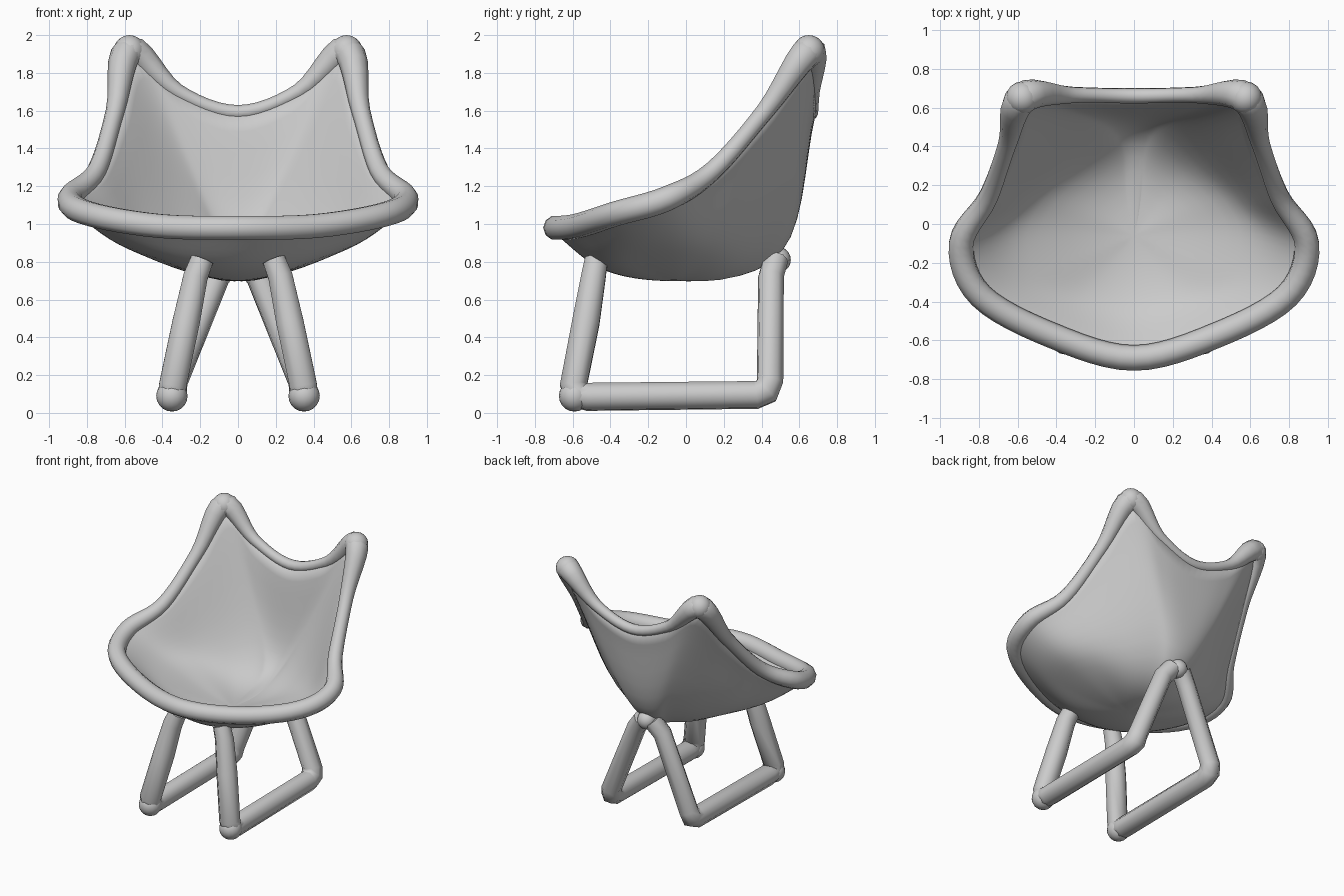
import bpy, bmesh
from mathutils import Vector as V

if "Cube" in bpy.data.objects:
    bpy.data.objects.remove(bpy.data.objects["Cube"])

# Half of the shell, front centre to back centre: rim point, crease point, rim radius
HALF = [
    ((0, -.69, .98), (0, -.42, .78), .066),
    ((.42, -.575, .99), (.26, -.37, .80), .066),
    ((.79, -.37, 1.055), (.50, -.25, .87), .066),
    ((.89, -.10, 1.135), (.56, -.04, .89), .066),
    ((.75, .14, 1.28), (.47, .14, .89), .052),
    ((.65, .42, 1.60), (.30, .30, .875), .05),
    ((.575, .65, 1.915), (.15, .435, .90), .083),
    ((.32, .665, 1.70), (.08, .475, .88), .043),
    ((0, .66, 1.59), (0, .485, .87), .04),
]
CENTRE = V((0, -.06, .725))


def flip(p):
    return (-p[0], p[1], p[2])


def hermite(a, b, ta, tb, t):
    return (a * (2 * t ** 3 - 3 * t * t + 1) + ta * (t ** 3 - 2 * t * t + t)
            + b * (3 * t * t - 2 * t ** 3) + tb * (t ** 3 - t * t))


def smooth_loop(pts, sub=6):
    """Closed smooth curve through the points."""
    out, n = [], len(pts)
    for i in range(n):
        a, b, c, d = (V(pts[(i + k) % n]) for k in (-1, 0, 1, 2))
        out += [hermite(b, c, (c - a) / 2, (d - b) / 2, s / sub) for s in range(sub)]
    return out


def spoke(mid, rim, t):
    """Point from the flat seat centre (t=0) through the crease (t=1) to the rim (t=2)."""
    flat = mid - CENTRE
    flat.z = 0
    bend = (rim - CENTRE) / 2
    if t <= 1:
        return hermite(CENTRE, mid, flat, bend, t)
    return hermite(mid, rim, bend, rim - mid, t - 1)


def activate(ob):
    bpy.ops.object.select_all(action='DESELECT')
    ob.select_set(True)
    bpy.context.view_layer.objects.active = ob


def tube(name, pts, radii, cyclic=False, sides=2):
    cu = bpy.data.curves.new(name, 'CURVE')
    cu.dimensions = '3D'
    cu.bevel_depth = 1
    cu.bevel_resolution = sides
    cu.use_fill_caps = True
    sp = cu.splines.new('POLY')
    sp.points.add(len(pts) - 1)
    for q, p, r in zip(sp.points, pts, radii):
        q.co = (*p, 1)
        q.radius = r
    sp.use_cyclic_u = cyclic
    ob = bpy.data.objects.new(name, cu)
    bpy.context.collection.objects.link(ob)
    activate(ob)
    bpy.ops.object.convert(target='MESH')
    bpy.ops.object.shade_smooth_by_angle(angle=1.0)
    return ob


def ball(name, loc, r):
    bpy.ops.mesh.primitive_uv_sphere_add(segments=16, ring_count=10, radius=r, location=loc)
    bpy.context.object.name = name
    bpy.ops.object.shade_smooth()


# Full loops around the shell
full = HALF + [(flip(a), flip(b), r) for a, b, r in HALF[-2:0:-1]]
rim = smooth_loop([f[0] for f in full])
mid = smooth_loop([f[1] for f in full])
rad = [v.x for v in smooth_loop([(f[2], 0, 0) for f in full])]

# Seat shell: rings bending from the centre through the crease out to the rim
bm = bmesh.new()
N, RINGS = len(rim), 14
c = bm.verts.new(CENTRE)
rings = [[bm.verts.new(spoke(m, r, 2 * k / RINGS)) for m, r in zip(mid, rim)]
         for k in range(1, RINGS + 1)]
for i in range(N):
    j = (i + 1) % N
    bm.faces.new((c, rings[0][i], rings[0][j]))
    for a, b in zip(rings, rings[1:]):
        bm.faces.new((a[i], b[i], b[j], a[j]))
me = bpy.data.meshes.new("seat_shell")
bm.to_mesh(me)
bm.free()
seat = bpy.data.objects.new("seat_shell", me)
bpy.context.collection.objects.link(seat)
mod = seat.modifiers.new("thickness", 'SOLIDIFY')
mod.thickness = .055
mod.offset = 0
activate(seat)
bpy.ops.object.shade_smooth()

# Padded rim
tube("seat_rim", rim, rad, cyclic=True, sides=3)

# Mirrored parts: rounded back tips and bent tube leg frames
for side, s in (("left", -1), ("right", 1)):
    ball(f"back_tip_{side}", (s * .575, .65, 1.915), .085)
    path = [(.19, -.475, .81), (.225, -.49, .72), (.275, -.53, .48), (.345, -.595, .15),
            (.35, -.58, .095), (.35, -.52, .085), (.35, .37, .095), (.345, .425, .115),
            (.335, .445, .17), (.11, .45, .72), (.04, .475, .81)]
    radii = [.065, .07, .078, .078, .08, .078, .078, .078, .073, .07, .07]
    tube(f"leg_frame_{side}", [(s * x, y, z) for x, y, z in path], radii)
    ball(f"front_foot_{side}", (s * .35, -.59, .09), .083)

# Joint where the back legs meet the shell
ball("back_leg_joint", (0, .485, .81), .07)
